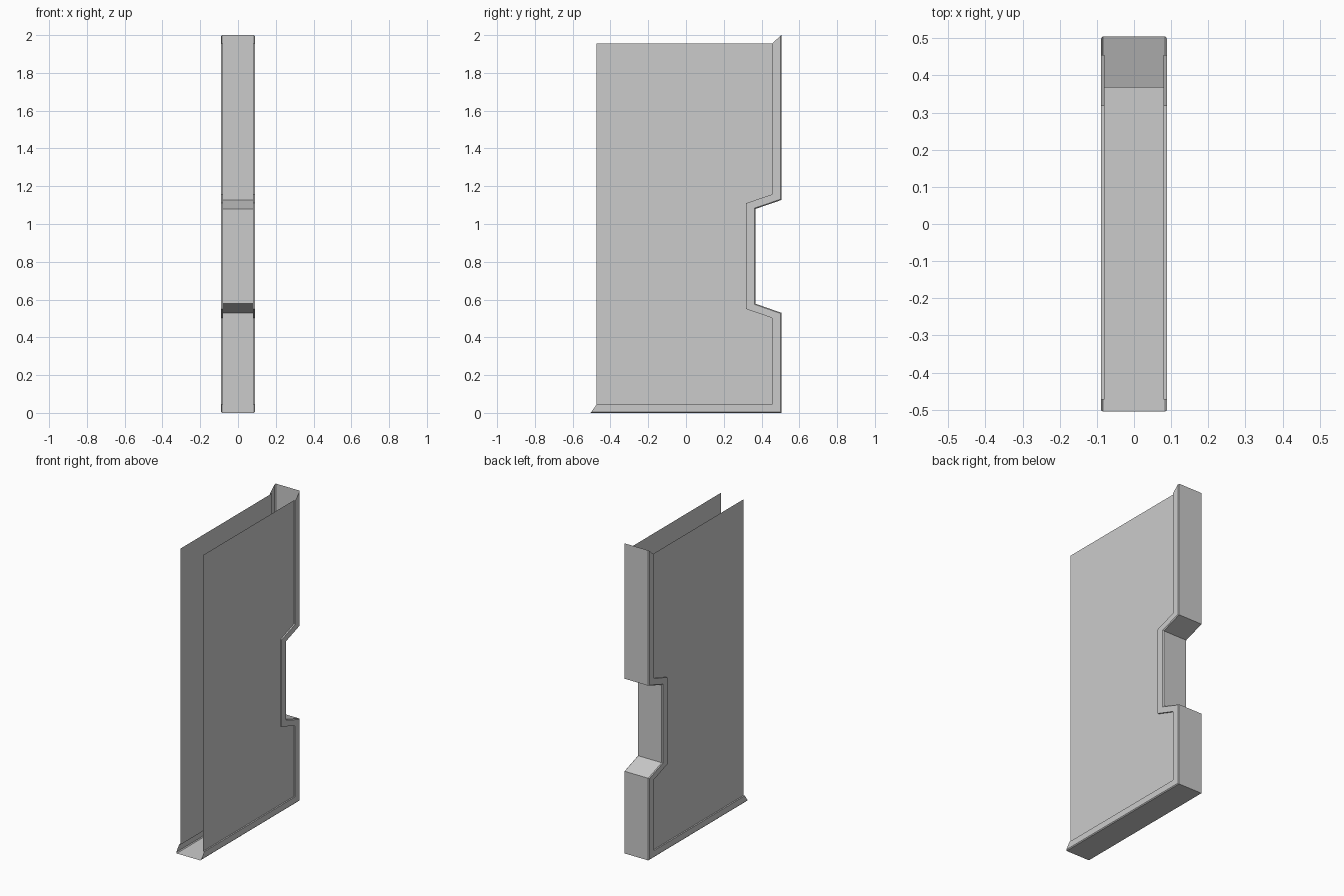
import bpy, bmesh

if "Cube" in bpy.data.objects:
    bpy.data.objects.remove(bpy.data.objects["Cube"])

# side outlines as (y, z): outer lip, and inner edge where the panel starts
outer = [(-0.505, 0), (0.505, 0), (0.505, 0.53), (0.368, 0.578),
         (0.368, 1.08), (0.505, 1.127), (0.505, 2.0)]
inner = [(-0.473, 0.045), (0.455, 0.045), (0.455, 0.503), (0.318, 0.55),
         (0.318, 1.11), (0.455, 1.157), (0.455, 1.955)]


def blend(t):
    """Outline a fraction t of the way from the outer to the inner one."""
    return [(a[0] + (b[0] - a[0]) * t, a[1] + (b[1] - a[1]) * t)
            for a, b in zip(outer, inner)]


def finish(bm, name):
    mesh = bpy.data.meshes.new(name)
    bm.to_mesh(mesh)
    bm.free()
    obj = bpy.data.objects.new(name, mesh)
    bpy.context.collection.objects.link(obj)
    return obj


# channel-shaped trim: cross-section stations (x, blend) swept along the outline
half = [(0.084, 0.0), (0.089, 0.12), (0.089, 1.0), (0.080, 1.0)]
section = [(-x, t) for x, t in reversed(half)] + half
bm = bmesh.new()
rows = [[bm.verts.new((x, y, z)) for y, z in blend(t)] for x, t in section]
for r0, r1 in zip(rows, rows[1:]):
    for i in range(len(outer) - 1):
        bm.faces.new((r0[i], r0[i + 1], r1[i + 1], r1[i]))
bm.normal_update()
# the floor face must point down, so the whole trim faces outward
if min(bm.faces, key=lambda f: f.calc_center_median().z).normal.z > 0:
    bmesh.ops.reverse_faces(bm, faces=bm.faces[:])
finish(bm, "edge_trim")

# thin flat side panels, slightly recessed from the trim
for side, name in ((1, "right_panel"), (-1, "left_panel")):
    bm = bmesh.new()
    loop = inner + [(-0.473, 1.955)]
    face = bm.faces.new([bm.verts.new((side * 0.080, y, z)) for y, z in loop])
    bm.normal_update()
    if face.normal.x * side < 0:
        face.normal_flip()
    bmesh.ops.triangulate(bm, faces=[face])
    finish(bm, name)
